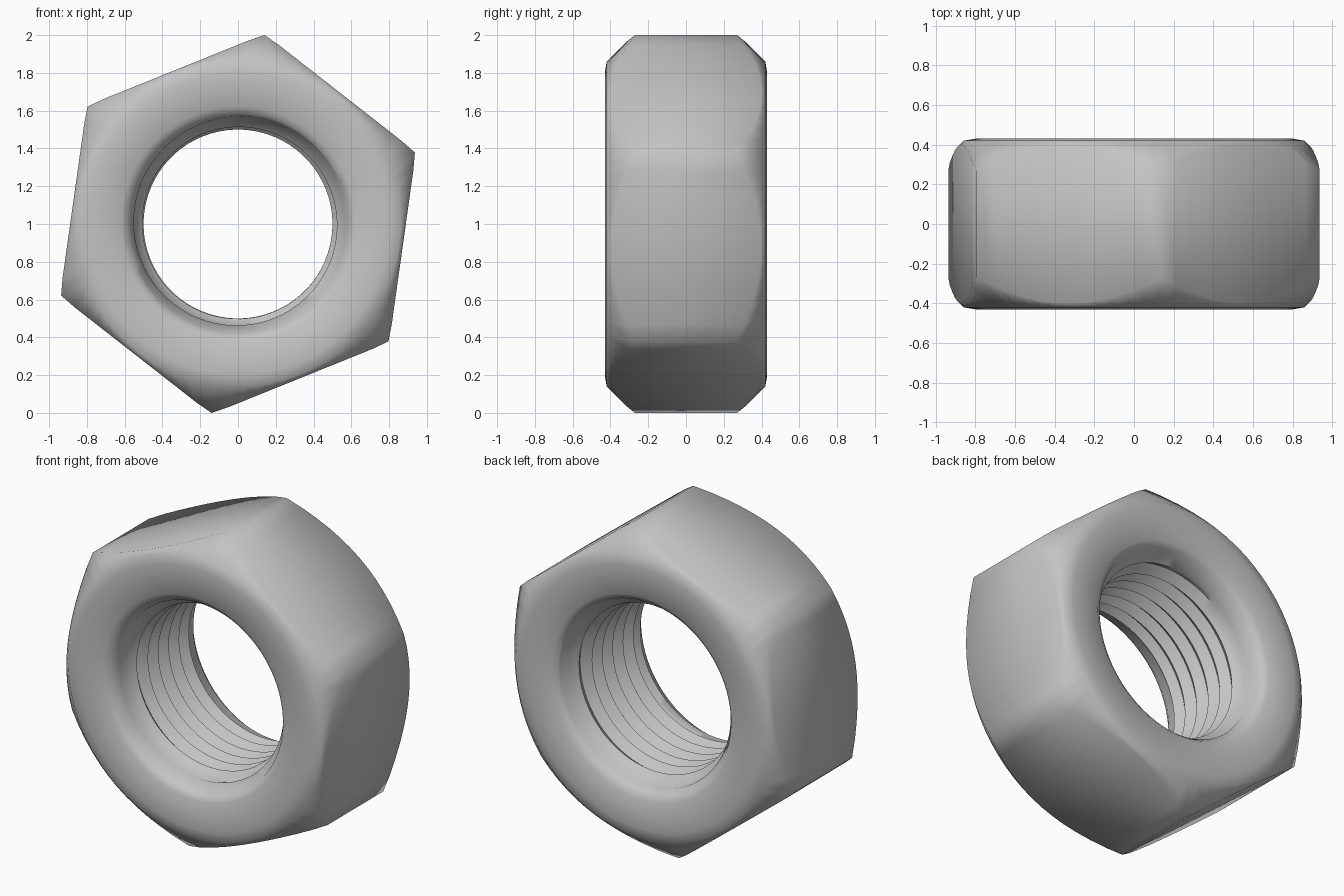
import bpy, bmesh
from math import cos, sin, pi, radians, tau

cube = bpy.data.objects.get("Cube")
if cube:
    bpy.data.objects.remove(cube)

# Main sizes
SEGMENTS = 72
TILT = radians(22)          # direction of one corner of the hexagon
APOTHEM, CORNER = 0.88, 1.01
FACE_R, FACE_Y = 0.86, 0.42  # where the corner chamfer starts
BORE, DEPTH, TURNS = 0.5, 0.045, 8
BORE_Y, MOUTH = 0.4, 0.085

steel = bpy.data.materials.new("plain steel grey")
steel.use_nodes = True
colour = (0.55, 0.55, 0.55, 1)
steel.diffuse_color = colour
steel.node_tree.nodes["Principled BSDF"].inputs["Base Color"].default_value = colour


def outer_half(angle):
    """Radius and distance from the middle, from bore mouth to side face."""
    off = (angle + pi / 6) % (pi / 3) - pi / 6      # angle from nearest corner
    side = min(CORNER, APOTHEM / cos(pi / 6 - abs(off)))
    return [(0.62, 0.425), (0.8, 0.43), (FACE_R, FACE_Y),
            (side, FACE_Y - (side - FACE_R))]


def bore_rows(angle):
    """Helical crests and roots, flared towards both mouths."""
    pitch = 2 * BORE_Y / TURNS
    rows = []
    for j in range(2 * (TURNS + 1) + 1):
        y = -BORE_Y + pitch * (j / 2 - 1 + angle / tau)
        y = max(-BORE_Y, min(BORE_Y, y))
        flare = max(0, abs(y) / BORE_Y - 0.5) * 2
        root = DEPTH * (1 - flare ** 2) if j % 2 else 0
        rows.append((BORE + MOUTH * flare ** 2 + root, y))
    return rows


# Sweep the closed section round the axis; thread rows meet one turn later
bm = bmesh.new()
columns = []
for i in range(SEGMENTS + 1):
    angle = tau * i / SEGMENTS
    half = outer_half(angle)
    section = [(r, -y) for r, y in half] + half[::-1] + bore_rows(angle)[::-1]
    a = angle + TILT
    columns.append([bm.verts.new((r * cos(a), y, 1 + r * sin(a)))
                    for r, y in section])

for left, right in zip(columns, columns[1:]):
    for k in range(len(left)):
        bm.faces.new((left[k - 1], left[k], right[k], right[k - 1]))

bmesh.ops.remove_doubles(bm, verts=bm.verts, dist=0.0005)
bmesh.ops.recalc_face_normals(bm, faces=bm.faces)

mesh = bpy.data.meshes.new("hex_nut")
bm.to_mesh(mesh)
bm.free()
mesh.materials.append(steel)
nut = bpy.data.objects.new("hex_nut", mesh)
bpy.context.collection.objects.link(nut)

# Soft outer edges, crisp thread
bpy.ops.object.select_all(action='DESELECT')
nut.select_set(True)
bpy.context.view_layer.objects.active = nut
bpy.ops.object.shade_smooth_by_angle(angle=radians(62))
